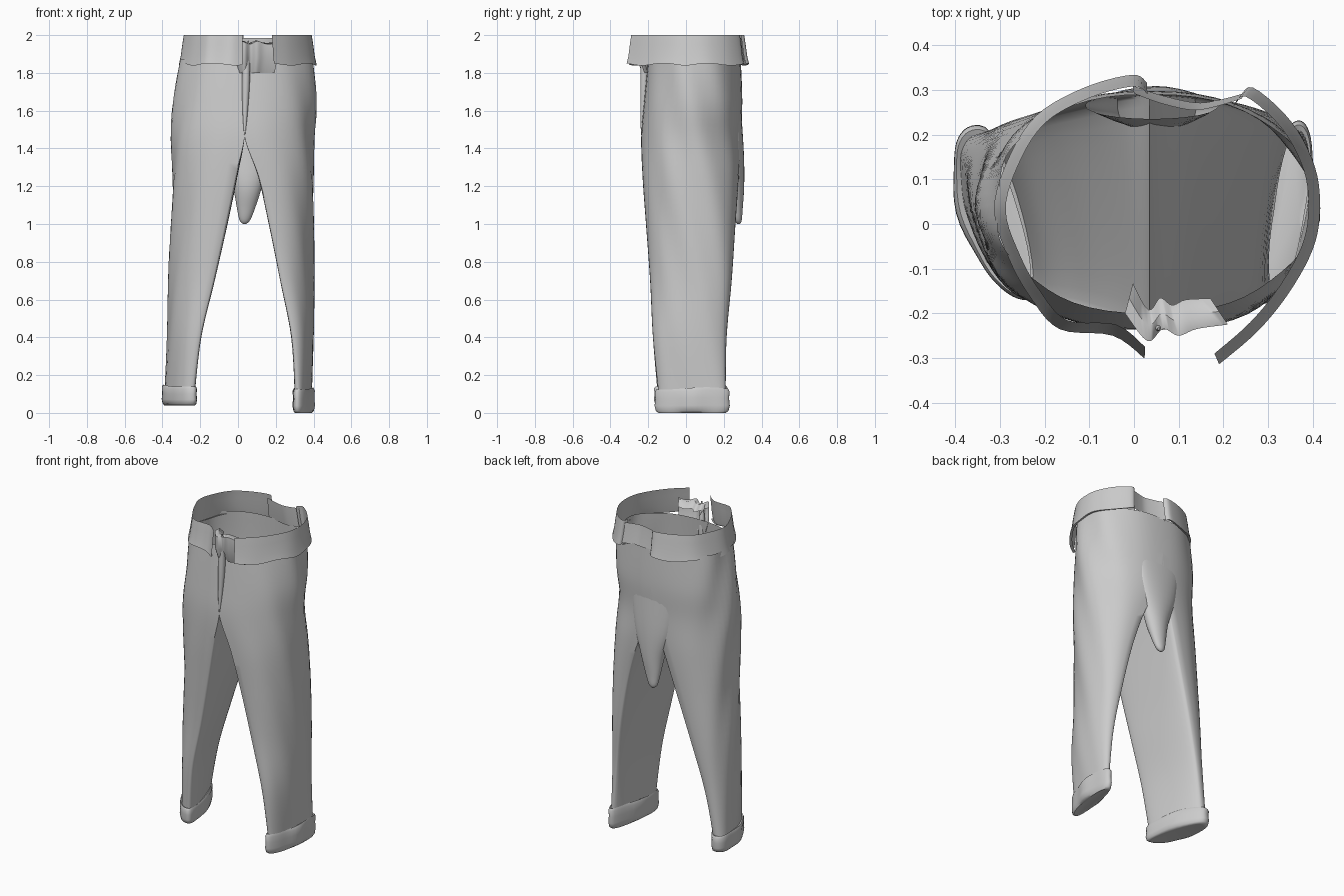
import bpy, bmesh, math
from mathutils import Vector

if "Cube" in bpy.data.objects:
    bpy.data.objects.remove(bpy.data.objects["Cube"])

N_OUT, N_IN = 28, 14
# rows: z, front x, front y, back x, back y, outer bulge, inner bulge
LEFT = [
    (0.10, -0.245, -0.150, -0.345, 0.200, -0.080, 0.04),
    (0.40, -0.205, -0.175, -0.290, 0.215, -0.120, 0.03),
    (0.70, -0.135, -0.190, -0.210, 0.240, -0.190, 0.03),
    (1.00, -0.070, -0.212, -0.120, 0.262, -0.258, 0.03),
    (1.25, -0.015, -0.230, -0.040, 0.280, -0.322, 0.02),
    (1.46, 0.035, -0.237, 0.035, 0.290, -0.385, 0.0),
    (1.65, 0.035, -0.222, 0.035, 0.298, -0.372, 0.0),
    (1.87, 0.035, -0.200, 0.035, 0.290, -0.345, 0.0)]
RIGHT = [
    (0.10, 0.315, -0.145, 0.365, 0.210, 0.045, -0.03),
    (0.40, 0.290, -0.175, 0.335, 0.215, 0.085, -0.02),
    (0.70, 0.230, -0.190, 0.290, 0.242, 0.138, -0.02),
    (1.00, 0.170, -0.212, 0.225, 0.262, 0.203, -0.02),
    (1.25, 0.110, -0.230, 0.140, 0.280, 0.277, -0.01),
    (1.46, 0.035, -0.237, 0.035, 0.290, 0.365, 0.0),
    (1.65, 0.035, -0.222, 0.035, 0.298, 0.375, 0.0),
    (1.87, 0.035, -0.200, 0.035, 0.290, 0.365, 0.0)]
CROTCH = 5


def catmull(pts, steps):
    out = []
    for i in range(len(pts) - 1):
        p = [pts[max(i - 1, 0)], pts[i], pts[i + 1], pts[min(i + 2, len(pts) - 1)]]
        for k in range(steps):
            t = k / steps
            out.append(tuple(0.5 * (2 * b + (c - a) * t + (2 * a - 5 * b + 4 * c - d) * t * t
                                    + (3 * b - a - 3 * c + d) * t ** 3) for a, b, c, d in zip(*p)))
    return out + [tuple(pts[-1])]


def ring(row):
    z, fx, fy, bx, by, o, i = row
    pts = []
    for k in range(N_OUT + N_IN):
        if k <= N_OUT:
            a, bulge = -math.pi / 2 + math.pi * k / N_OUT, o
        else:
            a, bulge = math.pi / 2 - math.pi * (k - N_OUT) / N_IN, i
        t = (1 + math.sin(a)) / 2
        w = max(math.cos(a), 0) ** 0.85
        # gentle cloth folds, fading out at the seams
        f = 1 + 0.022 * math.sin(9 * z + 7 * a) * w * (1 if k <= N_OUT else 0)
        x = fx + (bx - fx) * t + bulge * w * f
        pts.append(Vector((x, fy + (by - fy) * t, z)))
    return pts


def build(name, bm, angle=50):
    bmesh.ops.remove_doubles(bm, verts=bm.verts, dist=0.0005)
    bmesh.ops.recalc_face_normals(bm, faces=bm.faces)
    me = bpy.data.meshes.new(name)
    bm.to_mesh(me)
    bm.free()
    ob = bpy.data.objects.new(name, me)
    bpy.context.collection.objects.link(ob)
    bpy.ops.object.select_all(action='DESELECT')
    ob.select_set(True)
    bpy.context.view_layer.objects.active = ob
    bpy.ops.object.shade_smooth_by_angle(angle=math.radians(angle))
    return ob


def loft(bm, rings, closed=True, caps=()):
    rows = [[bm.verts.new(p) for p in r] for r in rings]
    for a, b in zip(rows, rows[1:]):
        n = len(a)
        for k in range(n if closed else n - 1):
            bm.faces.new((a[k], a[(k + 1) % n], b[(k + 1) % n], b[k]))
    for c in caps:
        bm.faces.new(rows[c])


# trousers: two legs that share the crotch line and open into the hips
bm = bmesh.new()
STEPS = 6
for table in (LEFT, RIGHT):
    rows = catmull(table, STEPS)
    cut = CROTCH * STEPS
    loft(bm, [ring(r) for r in rows[:cut + 1]])
    loft(bm, [ring(r)[:N_OUT + 1] for r in rows[cut:]], closed=False)
build("trousers", bm, 60)

# rolled cuffs, closed underneath
for name, table, lo, hi in (("left_cuff", LEFT, 0.04, 0.145), ("right_cuff", RIGHT, 0.0, 0.13)):
    base = ring(table[0])
    mid = sum(base, Vector()) / len(base)
    rings = []
    for off, h in ((-0.004, 0.93), (0.012, 1.0), (0.021, 0.88), (0.018, 0.6), (0.022, 0.3),
                   (0.015, 0.08), (0.0, 0.0), (-0.015, 0.02)):
        r = []
        for p in base:
            d = p - mid
            d.z = 0
            q = p + d.normalized() * off
            q.z = lo + (hi - lo) * h + 0.006 * math.sin(16 * p.y)* h
            r.append(q)
        rings.append(r)
    bm = bmesh.new()
    loft(bm, rings, caps=(-1,))
    build(name, bm, 60)

# drooping seat cloth at the back between the legs
bm = bmesh.new()
rings = []
for z, cx, cy, rx, ry in catmull([(1.56, 0.04, 0.265, 0.15, 0.03), (1.36, 0.045, 0.262, 0.125, 0.045),
                                  (1.20, 0.05, 0.258, 0.078, 0.05), (1.08, 0.042, 0.268, 0.047, 0.032),
                                  (1.02, 0.036, 0.275, 0.028, 0.02), (1.0, 0.035, 0.278, 0.008, 0.007)], 4):
    rings.append([Vector((cx + rx * math.cos(t * math.tau / 24), cy + ry * math.sin(t * math.tau / 24), z))
                  for t in range(24)])
loft(bm, rings, caps=(-1,))
build("seat_droop", bm, 60)


# waistband pieces as upright strips following the opening
def strip(name, path, rows):
    pts = catmull(path, 5)
    rings = []
    for z, grow, wave in rows:
        r = []
        for k, (x, y) in enumerate(pts):
            d = Vector((x - 0.04, y - 0.03)).normalized() * grow
            r.append(Vector((x + d.x, y + d.y, z + wave * math.sin(k * 0.5))))
        rings.append(r)
    bm = bmesh.new()
    loft(bm, rings, closed=False)
    return build(name, bm, 60)


band = [(2.0, 0.0, 0), (1.95, 0.008, 0), (1.89, 0.016, 0), (1.845, 0.026, 0.006), (1.85, 0.01, 0.004)]
strip("waistband_left", [(0.03, 0.29), (0.0, 0.308), (-0.1, 0.282), (-0.2, 0.225), (-0.26, 0.13),
                         (-0.287, 0.03), (-0.255, -0.07), (-0.21, -0.15), (-0.15, -0.215),
                         (-0.04, -0.225), (0.025, -0.275)], band)
strip("waistband_right", [(0.22, 0.26), (0.25, 0.285), (0.33, 0.215), (0.38, 0.12), (0.39, 0.03),
                          (0.375, -0.05), (0.325, -0.14), (0.26, -0.22), (0.18, -0.29)], band)
strip("back_panel", [(0.0, 0.292), (0.06, 0.27), (0.13, 0.255), (0.18, 0.262), (0.24, 0.28)],
      [(1.985, 0.0, 0), (1.93, 0.006, 0), (1.86, 0.018, 0)])
strip("fly_panel", [(-0.02, -0.2), (0.03, -0.262), (0.065, -0.235), (0.1, -0.25), (0.14, -0.235),
                    (0.21, -0.225)],
      [(1.93, -0.07, 0.004), (1.965, -0.035, 0.006), (1.96, 0.0, 0.008), (1.88, 0.0, 0), (1.8, -0.03, 0)])


# raised folds in the cloth: fly seam and front hip creases
def fold(name, path, radius):
    cu = bpy.data.curves.new(name, 'CURVE')
    cu.dimensions = '3D'
    cu.bevel_depth = 1.0
    cu.bevel_resolution = 3
    sp = cu.splines.new('POLY')
    pts = catmull(path, 6)
    sp.points.add(len(pts) - 1)
    for k, p in enumerate(pts):
        sp.points[k].co = (*p, 1)
        sp.points[k].radius = radius * (0.15 + math.sin(math.pi * k / (len(pts) - 1)))
    ob = bpy.data.objects.new(name, cu)
    bpy.context.collection.objects.link(ob)


fold("fly_fold", [(0.055, -0.235, 1.97), (0.045, -0.222, 1.85), (0.04, -0.224, 1.68), (0.035, -0.235, 1.47)], 0.018)
